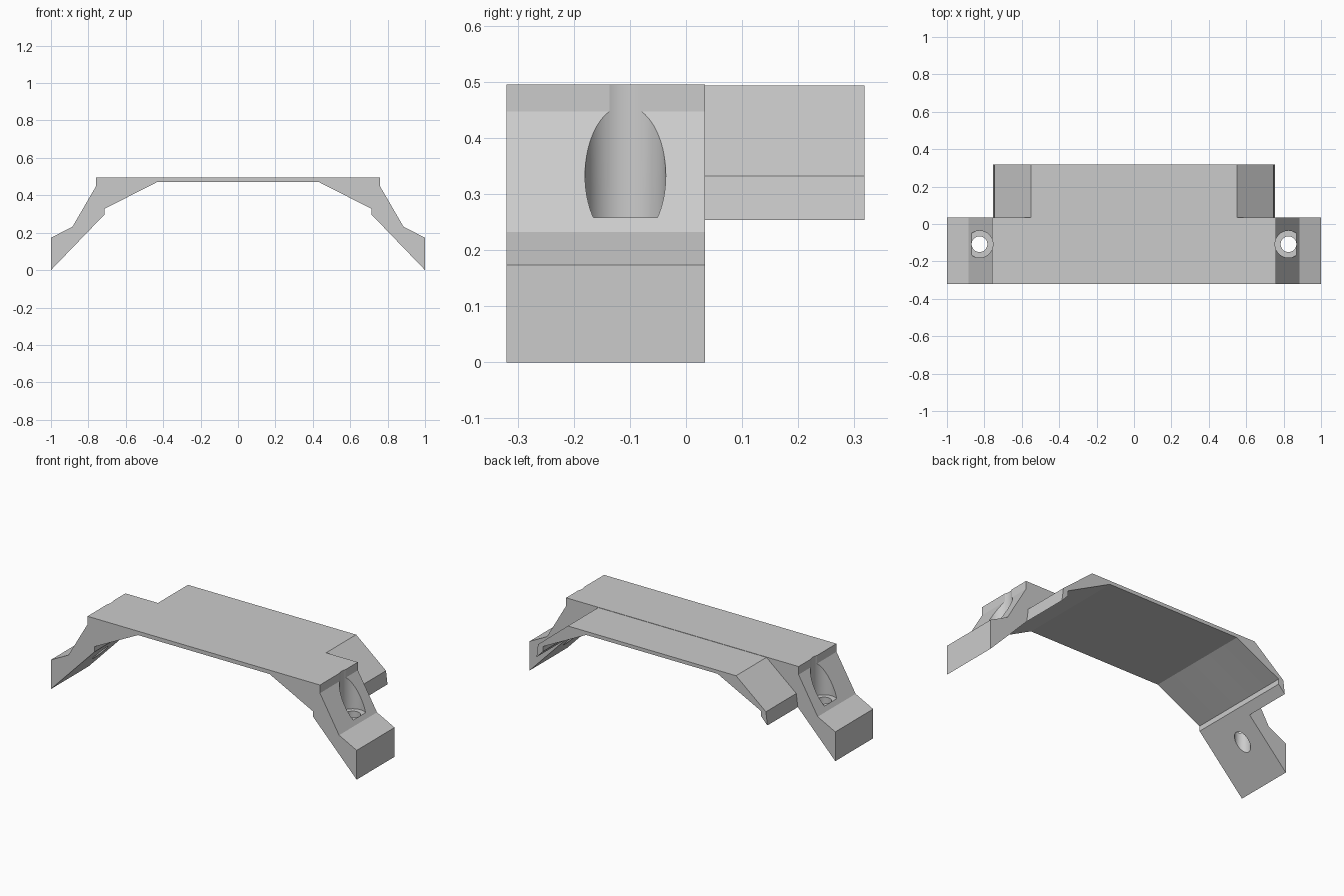
import bpy, bmesh

cube = bpy.data.objects.get("Cube")
if cube:
    bpy.data.objects.remove(cube)

grey = bpy.data.materials.new("light grey")
grey.use_nodes = True
colour = (0.6, 0.6, 0.6, 1)
grey.diffuse_color = colour
grey.node_tree.nodes["Principled BSDF"].inputs["Base Color"].default_value = colour


def extrude_profile(name, half, y0, y1):
    """Mirror a right-hand x/z outline and extrude it along y."""
    outline = half + [(-x, z) for x, z in reversed(half)]
    bm = bmesh.new()
    face = bm.faces.new([bm.verts.new((x, y0, z)) for x, z in outline])
    ext = bmesh.ops.extrude_face_region(bm, geom=[face])
    verts = [v for v in ext["geom"] if isinstance(v, bmesh.types.BMVert)]
    bmesh.ops.translate(bm, verts=verts, vec=(0, y1 - y0, 0))
    bmesh.ops.recalc_face_normals(bm, faces=bm.faces)
    mesh = bpy.data.meshes.new(name)
    bm.to_mesh(mesh)
    bm.free()
    mesh.materials.append(grey)
    ob = bpy.data.objects.new(name, mesh)
    bpy.context.collection.objects.link(ob)
    return ob


def cylinder(name, x, radius, z0, z1):
    bpy.ops.mesh.primitive_cylinder_add(vertices=64, radius=radius, depth=z1 - z0,
                                        location=(x, -0.108, (z0 + z1) / 2))
    ob = bpy.context.object
    ob.name = name
    ob.data.materials.append(grey)
    return ob


def boolean(target, tool, operation):
    mod = target.modifiers.new(operation.title(), "BOOLEAN")
    mod.operation = operation
    mod.solver = "EXACT"
    mod.object = tool
    bpy.context.view_layer.objects.active = target
    bpy.ops.object.modifier_apply(modifier=mod.name)
    bpy.data.objects.remove(tool)


# Shared arched underside, from the centre outwards
underside = [(0.43, 0.472), (0.713, 0.328), (0.713, 0.298)]

# Front bridge with the splayed mounting feet
bracket = extrude_profile("bridge_bracket", underside + [
    (1, 0), (1, 0.173), (0.885, 0.232), (0.76, 0.447), (0.76, 0.495)], -0.32, 0.034)

# Shorter rear shelf with sloping ends
shelf = extrude_profile("rear_shelf", underside + [
    (0.755, 0.254), (0.745, 0.332), (0.55, 0.493)], 0.034, 0.318)
boolean(bracket, shelf, "UNION")

# Counterbored screw holes in both feet
for side in (-1, 1):
    x = side * 0.826
    boolean(bracket, cylinder("counterbore", x, 0.072, 0.258, 0.6), "DIFFERENCE")
    boolean(bracket, cylinder("screw_hole", x, 0.042, -0.1, 0.3), "DIFFERENCE")

bpy.ops.object.select_all(action="DESELECT")
bracket.select_set(True)
bpy.context.view_layer.objects.active = bracket
bpy.ops.object.shade_smooth_by_angle(angle=0.35)
